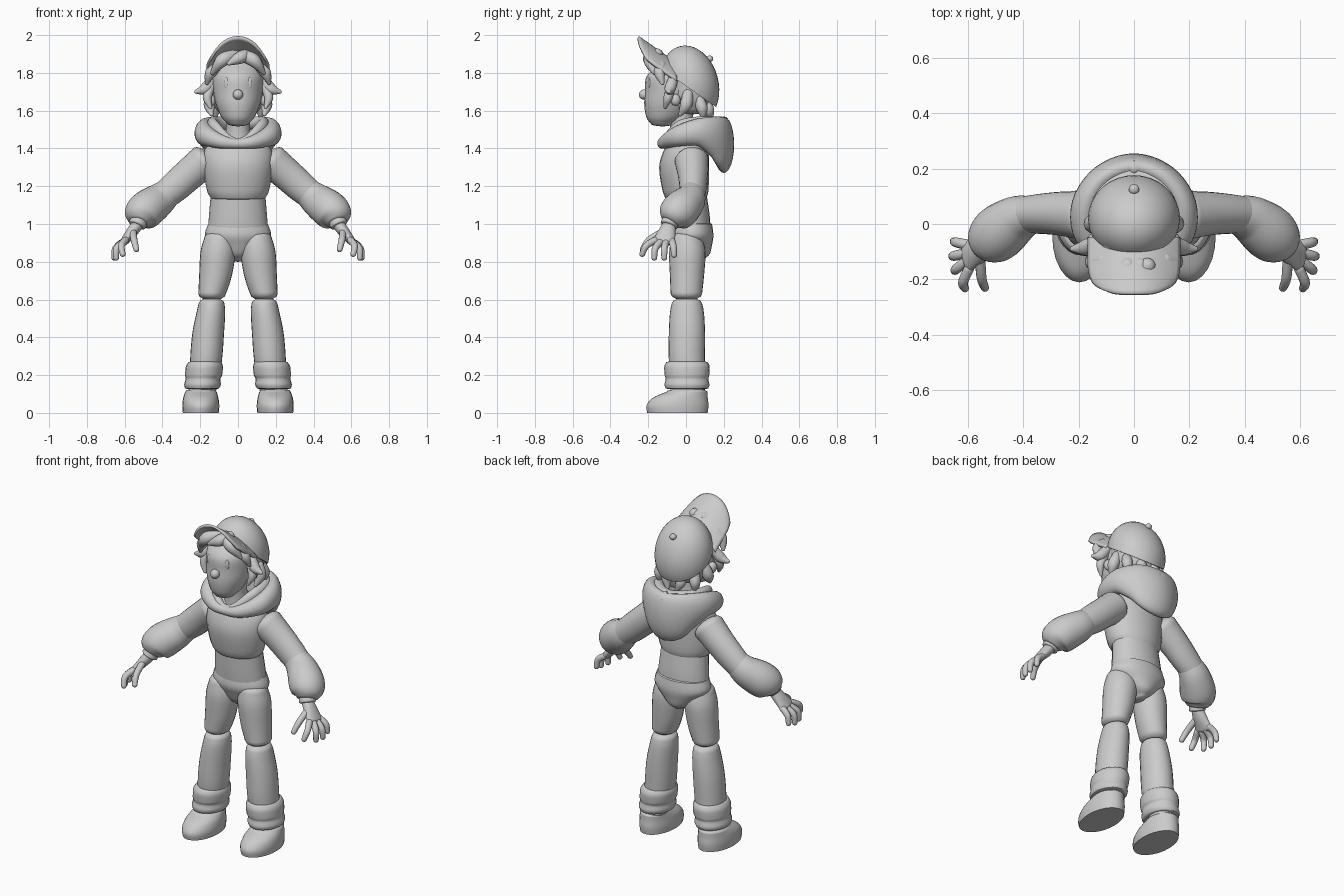
import bpy, bmesh, math
from mathutils import Vector, Matrix

cube = bpy.data.objects.get("Cube")
if cube:
    bpy.data.objects.remove(cube, do_unlink=True)

GREY = (0.6, 0.6, 0.6, 1)
mat = bpy.data.materials.new("plain grey")
mat.use_nodes = True
mat.diffuse_color = GREY
mat.node_tree.nodes["Principled BSDF"].inputs["Base Color"].default_value = GREY


def finish(name, bm):
    bmesh.ops.recalc_face_normals(bm, faces=bm.faces)
    mesh = bpy.data.meshes.new(name)
    bm.to_mesh(mesh)
    bm.free()
    for p in mesh.polygons:
        p.use_smooth = True
    mesh.set_sharp_from_angle(angle=math.radians(50))
    mesh.materials.append(mat)
    ob = bpy.data.objects.new(name, mesh)
    bpy.context.collection.objects.link(ob)
    return ob


def smooth_keys(keys, closed, steps=5):
    """Catmull-Rom interpolation through (x, y, z, rx, ry) keys."""
    keys = [Vector(k) for k in keys]
    n = len(keys)
    get = (lambda i: keys[i % n]) if closed else (lambda i: keys[max(0, min(n - 1, i))])
    out = []
    for i in range(n if closed else n - 1):
        a, b, c, d = (get(i + j) for j in (-1, 0, 1, 2))
        for s in range(steps):
            t = s / steps
            out.append(0.5 * (2 * b + (c - a) * t + (2 * a - 5 * b + 4 * c - d) * t * t
                              + (3 * b - a - 3 * c + d) * t ** 3))
    return out if closed else out + [keys[-1]]


def loft(name, keys, cap=(0, 0), level=False, closed=False, up=(0, 1, 0), segs=24):
    """Skin elliptical rings along a path; cap gives the rounding depth of each end."""
    pts = smooth_keys(keys, closed)
    n = len(pts)
    pos = [Vector(p[:3]) for p in pts]
    rings = []
    for i, p in enumerate(pts):
        a, b = (i - 1, (i + 1) % n) if closed else (max(i - 1, 0), min(i + 1, n - 1))
        t = (pos[b] - pos[a]).normalized()
        if level:
            t = Vector((0, 0, math.copysign(1, t.z)))
        rings.append((pos[i], t, p[3], p[4]))
    for end, depth in ((0, cap[0]), (-1, cap[1])):
        if depth:
            c, t, rx, ry = rings[end]
            for k in (25, 48, 68, 84):
                f, g = math.cos(math.radians(k)), math.sin(math.radians(k))
                ring = (c + t * depth * g * (1 if end else -1), t, rx * f, ry * f)
                rings.insert(len(rings) if end else 0, ring)
    bm = bmesh.new()
    loops = []
    for c, t, rx, ry in rings:
        side = t.cross(Vector(up)).normalized()
        other = side.cross(t)
        angles = [2 * math.pi * k / segs for k in range(segs)]
        loops.append([bm.verts.new(c + side * rx * math.cos(a) + other * ry * math.sin(a)) for a in angles])
    pairs = list(zip(loops, loops[1:])) + ([(loops[-1], loops[0])] if closed else [])
    for l, m in pairs:
        for k in range(segs):
            j = (k + 1) % segs
            bm.faces.new((l[k], l[j], m[j], m[k]))
    if not closed:
        bm.faces.new(loops[0])
        bm.faces.new(loops[-1])
    return finish(name, bm)


def ball(name, loc, scale, tilt=0, cut=None):
    bm = bmesh.new()
    bmesh.ops.create_uvsphere(bm, u_segments=32, v_segments=20, radius=1)
    m = Matrix.Translation(loc) @ Matrix.Rotation(math.radians(tilt), 4, "X") @ Matrix.Diagonal((*scale, 1))
    bmesh.ops.transform(bm, matrix=m, verts=bm.verts)
    if cut:
        geom = bm.verts[:] + bm.edges[:] + bm.faces[:]
        bmesh.ops.bisect_plane(bm, geom=geom, plane_co=cut[0], plane_no=cut[1], clear_inner=True)
        bmesh.ops.holes_fill(bm, edges=[e for e in bm.edges if e.is_boundary])
    return finish(name, bm)


def lock(name, s, pts, r=0.03):
    """Tapered lock of hair."""
    radii = [r * f for f in (0.9, 1, 0.35)]
    loft(name, [(s * x, y, z, q, q) for (x, y, z), q in zip(pts, radii)], (r * 0.8, r * 0.3), segs=12)


# Torso
loft("pelvis", [(0, .03, 1.0, .158, .108), (0, .03, .94, .174, .115), (0, .035, .89, .13, .103),
                (0, .04, .84, .075, .085), (0, .04, .815, .035, .055)], (.01, .015), level=True)
loft("waist", [(0, .025, .96, .16, .105), (0, .02, 1.04, .154, .106), (0, .01, 1.15, .145, .1)], level=True)
loft("chest", [(0, 0, 1.135, .142, .108), (0, -.003, 1.18, .165, .122), (0, -.01, 1.3, .184, .132),
               (0, 0, 1.39, .178, .118), (0, .01, 1.45, .12, .09)], (.008, .03), level=True)
loft("neck", [(0, -.01, 1.42, .075, .075), (0, -.02, 1.5, .064, .064), (0, -.03, 1.6, .066, .066)], level=True)

# Hood: thick roll around the neck that sags at the back, with an inner fold
half = [(.085, -.11, 1.435, .036, .036), (.165, -.04, 1.465, .05, .055), (.175, .07, 1.485, .05, .075),
        (.11, .165, 1.46, .05, .115)]
front, back = (0, -.125, 1.425, .026, .026), (0, .2, 1.42, .055, .15)
other = [(-k[0], *k[1:]) for k in reversed(half)]
loft("hood", [front] + half + [back] + other, closed=True, up=(0, 0, 1))
fold = [(.06, -.1, 1.455, .022, .024), (.125, -.03, 1.515, .028, .034), (.13, .07, 1.535, .03, .034),
        (.08, .14, 1.535, .035, .034)]
other = [(-k[0], *k[1:]) for k in reversed(fold)]
loft("hood_fold", [(0, -.115, 1.435, .02, .02)] + fold + [(0, .17, 1.53, .04, .035)] + other,
     closed=True, up=(0, 0, 1))

# Head and face
loft("head", [(0, -.125, 1.535, .06, .065), (0, -.11, 1.565, .087, .1), (0, -.087, 1.63, .116, .134),
              (0, -.062, 1.7, .132, .155), (0, -.045, 1.78, .138, .165), (0, -.02, 1.84, .125, .13)],
     (.018, .04), level=True)
ball("nose", (0, -.222, 1.685), (.027, .027, .027))

# Cap
rim = Vector((0, .7, 1)).normalized()
ball("cap_dome", (0, .02, 1.74), (.166, .152, .208), 15, ((0, 0, 1.73), rim))
ball("cap_button", (0, .125, 1.875), (.019, .019, .017))
bm = bmesh.new()
bmesh.ops.create_grid(bm, x_segments=24, y_segments=12, size=1)
for vert in bm.verts:
    u, v = vert.co.x, (1 - vert.co.y) / 2
    y = -.05 - .203 * v * (1 - .2 * u ** 4)
    vert.co = (.164 * u * (1 - .12 * v ** 6), y, 1.722 - .7 * y + .09 * (1 - u * u))
brim = finish("cap_brim", bm)
thick = brim.modifiers.new("thickness", "SOLIDIFY")
thick.thickness, thick.offset = .014, 0

# Hair
loft("back_hair", [(0, .02, 1.605, .115, .095), (0, .02, 1.66, .142, .118), (0, .01, 1.76, .15, .13)],
     (.025, .02), level=True)
lock("fringe_middle", 1, [(.05, -.15, 1.9), (.01, -.195, 1.88), (-.05, -.205, 1.85)], .033)

for s, side in ((1, "left"), (-1, "right")):
    # Face details and hair locks
    ball(side + "_eye", (s * .06, -.193, 1.745), (.014, .008, .03))
    ball(side + "_ear", (s * .14, -.055, 1.657), (.025, .026, .032))
    lock(side + "_fringe", s, [(.02, -.15, 1.895), (.085, -.19, 1.865), (.135, -.165, 1.8)], .035)
    lock(side + "_temple_lock", s, [(.11, -.13, 1.84), (.145, -.14, 1.8), (.165, -.125, 1.745)], .03)
    lock(side + "_side_curl", s, [(.14, -.07, 1.76), (.175, -.085, 1.715), (.222, -.09, 1.7)], .03)
    lock(side + "_cheek_lock", s, [(.14, -.08, 1.73), (.163, -.095, 1.67), (.145, -.11, 1.615)], .024)
    lock(side + "_ear_lock", s, [(.13, .01, 1.69), (.15, 0, 1.63), (.14, -.03, 1.58)], .032)
    lock(side + "_nape_lock", s, [(.11, .07, 1.66), (.12, .085, 1.61), (.12, .09, 1.565)], .03)
    lock(side + "_back_lock", s, [(.04, .11, 1.64), (.045, .12, 1.6), (.03, .135, 1.56)], .03)

    # Arm
    def limb(name, keys, cap, **kw):
        loft(side + "_" + name, [(s * k[0], *k[1:]) for k in keys], cap, **kw)

    limb("upper_arm", [(.175, .03, 1.335, .09, .09), (.26, .037, 1.262, .085, .08),
                       (.33, .037, 1.2, .082, .073), (.39, .033, 1.15, .075, .068)], (.04, .02))
    limb("forearm", [(.37, .033, 1.167, .075, .068), (.42, .018, 1.125, .09, .085),
                     (.48, -.025, 1.08, .1, .1), (.515, -.06, 1.045, .092, .092),
                     (.528, -.08, 1.015, .062, .062)], (.02, .012))
    limb("wrist_cuff", [(.523, -.08, 1.02, .046, .046), (.534, -.09, .995, .047, .047)], (.01, .01))
    limb("palm", [(.53, -.088, 1.0, .032, .034), (.56, -.1, .96, .03, .045), (.6, -.115, .91, .022, .058)],
         (0, .02))

    # Fingers: base, knuckle, tip
    fingers = {"thumb": ((.555, -.13, .955), (.55, -.195, .915), (.538, -.23, .865)),
               "index_finger": ((.595, -.16, .915), (.617, -.21, .885), (.61, -.232, .84)),
               "middle_finger": ((.605, -.135, .905), (.642, -.163, .87), (.645, -.168, .82)),
               "ring_finger": ((.605, -.105, .905), (.648, -.115, .87), (.655, -.115, .82)),
               "little_finger": ((.6, -.075, .91), (.64, -.067, .88), (.65, -.063, .835))}
    for name, joints in fingers.items():
        limb(name, [(*j, r, r) for j, r in zip(joints, (.019, .018, .015))], (.01, .014), segs=12)

    # Leg
    limb("thigh", [(.1, .005, .93, .078, .08), (.106, .007, .85, .093, .096), (.12, .005, .72, .086, .09),
                   (.137, .002, .63, .073, .083)], (.03, .035), level=True)
    limb("shin", [(.14, .005, .58, .068, .08), (.144, .005, .53, .076, .09), (.158, .005, .42, .084, .096),
                  (.17, .005, .27, .084, .095), (.185, .02, .11, .068, .08)], (.03, .01), level=True)
    limb("trouser_cuff", [(.175, .005, .268, .088, .11), (.178, .005, .245, .098, .12),
                          (.182, .005, .2, .098, .118), (.185, .005, .18, .092, .113),
                          (.188, .005, .15, .097, .119), (.19, .005, .13, .09, .113)], (.007, .007), level=True)
    limb("shoe", [(.197, -.045, 0, .095, .16), (.197, -.045, .04, .098, .164), (.197, -.03, .08, .093, .145),
                  (.196, .005, .112, .083, .108)], (0, .02), level=True)
